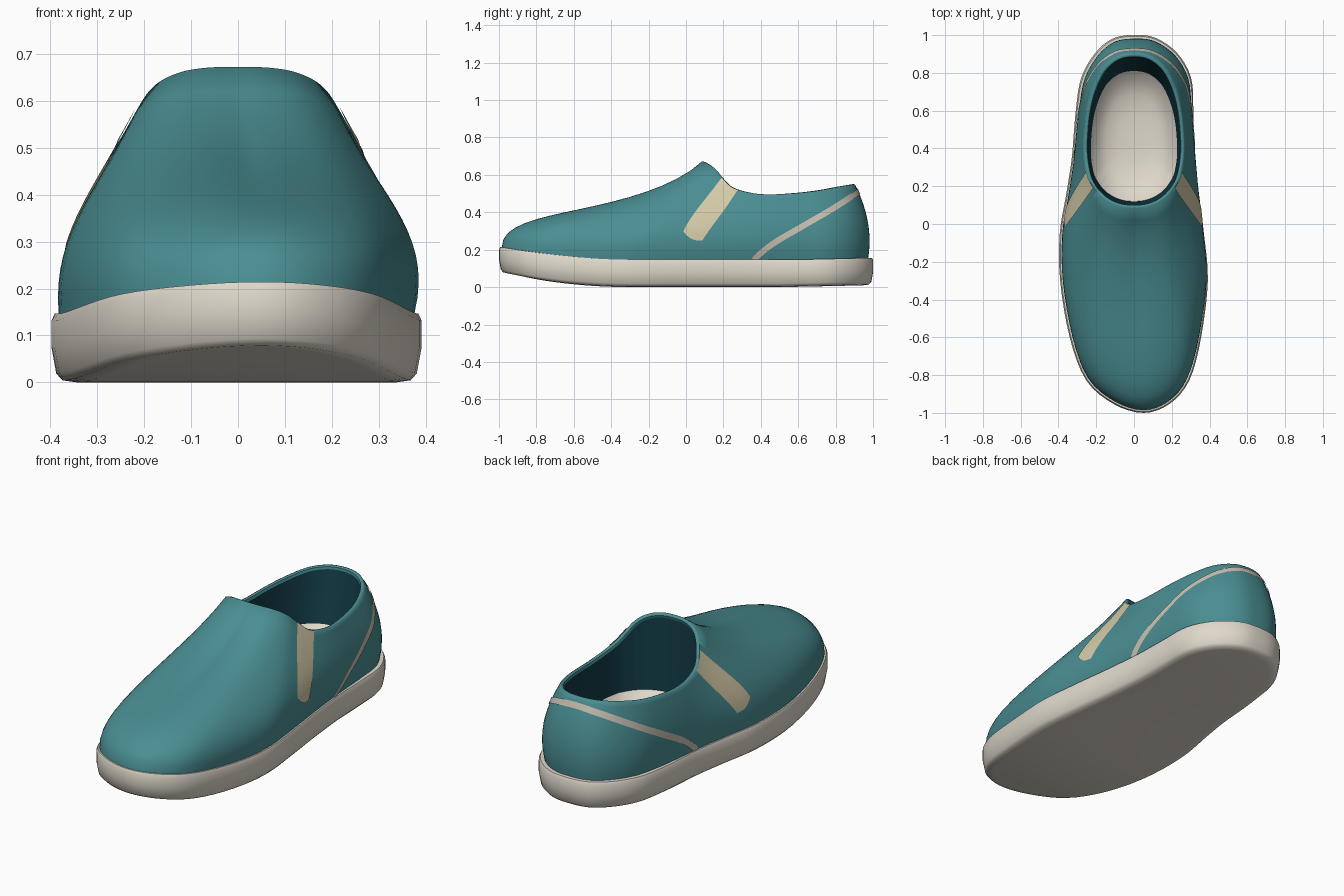
import bpy
import math
from mathutils import Vector

if "Cube" in bpy.data.objects:
    bpy.data.objects.remove(bpy.data.objects["Cube"], do_unlink=True)


def material(name, rgb):
    m = bpy.data.materials.new(name)
    m.use_nodes = True
    color = (*rgb, 1)
    m.diffuse_color = color
    node = next(n for n in m.node_tree.nodes if n.type == "BSDF_PRINCIPLED")
    node.inputs["Base Color"].default_value = color
    node.inputs["Roughness"].default_value = 0.7
    return m


TEAL = material("teal canvas", (0.068, 0.27, 0.29))
DARK = material("dark lining", (0.006, 0.042, 0.058))
CREAM = material("cream rubber", (0.74, 0.69, 0.6))
ELASTIC = material("sand elastic", (0.66, 0.59, 0.39))
PIPING = material("pale piping", (0.58, 0.53, 0.45))

# Stations from toe to heel: base y, base x left, base x right, rim x, y, z
STATIONS = [
    (-.985, .05, .05, 0, .085, .672),
    (-.94, .18, -.10, .06, .09, .671),
    (-.82, .28, -.24, .115, .108, .663),
    (-.6, .34, -.325, .16, .135, .645),
    (-.3, .376, -.376, .19, .163, .62),
    (-.05, .355, -.378, .213, .192, .585),
    (.15, .33, -.345, .244, .25, .53),
    (.32, .312, -.318, .263, .35, .5),
    (.46, .3, -.303, .265, .45, .492),
    (.62, .29, -.282, .252, .59, .5),
    (.77, .275, -.252, .222, .71, .515),
    (.885, .21, -.187, .168, .82, .535),
    (.958, .11, -.1, .09, .885, .546),
    (.974, .01, .01, 0, .903, .549),
]
HALF = len(STATIONS) - 1
LOOP = 2 * HALF
N = LOOP * 4
keys = [(l, y, rx, ry, rz) for y, l, r, rx, ry, rz in STATIONS]
keys += [(r, y, -rx, ry, rz) for y, l, r, rx, ry, rz in STATIONS[-2:0:-1]]


def clamp(x):
    return max(0.0, min(1.0, x))


def mix(a, b, f):
    return a + (b - a) * f


def station(v):
    """Smooth closed interpolation of the stations: base and rim point."""
    i = math.floor(v)
    f = v - i
    a, b, c, d = (keys[(i + k) % LOOP] for k in (-1, 0, 1, 2))
    p = [q + f * (r - o + f * (2 * o - 5 * q + 4 * r - s + f * (3 * (q - r) + s - o))) / 2
         for o, q, r, s in zip(a, b, c, d)]
    return Vector((p[0], p[1], sole_top(p[1]))), Vector(p[2:])


def sole_top(y):
    return .147 + .07 * clamp((-y - .35) / .65) ** 1.6 + .01 * clamp((y - .6) / .4)


def sole_bottom(y):
    return .078 * clamp((-y - .3) / .7) ** 2 + .01 * clamp((y - .5) / .5)


def outward(v):
    d = station(v + .05)[0] - station(v - .05)[0]
    return Vector((d.y, -d.x, 0)).normalized()


def surface(v, t):
    """Point on the upper: v runs round the shoe, t from sole to collar."""
    base, rim = station(v)
    w = min(v % LOOP, LOOP - v % LOOP)
    back = clamp(w / 8)
    heel = clamp((base.y - .4) / .3)
    bulge = (.014 + .032 * clamp(base.x / .3) * (1 - .6 * heel) + .012 * heel) * min(1, w / 4)
    low = base + outward(v) * bulge
    low.z = mix(base.z, rim.z, mix(.52, .4, clamp(w / 4)))
    high = base.lerp(rim, mix(.72, .3, back))
    high.z = mix(base.z, rim.z, mix(.325, .75, back))
    s = 1 - t
    return base * s**3 + low * (3 * s * s * t) + high * (3 * s * t * t) + rim * t**3


def frame(v, t):
    """Surface normal and upward tangent."""
    e = .02
    dv = surface(v + e, t) - surface(v - e, t)
    dt = surface(v, min(t + e, 1)) - surface(v, max(t - e, 0))
    return dv.cross(dt).normalized(), dt.normalized()


def build(name, rings, mat, closed=True, cap=None):
    """Skin a stack of rings; cap the first ring downward or last upward."""
    n = len(rings[0])
    verts = [p for ring in rings for p in ring]
    faces = []
    for k in range(len(rings) - 1):
        for i in range(n if closed else n - 1):
            j = (i + 1) % n
            faces.append((k * n + i, k * n + j, (k + 1) * n + j, (k + 1) * n + i))
    if cap:
        start = 0 if cap == "down" else (len(rings) - 1) * n
        for i in range(n // 2):
            f = [start + q % n for q in dict.fromkeys((i, i + 1, n - i - 1, (n - i) % n))]
            faces.append(f[::-1] if cap == "down" else f)
    mesh = bpy.data.meshes.new(name)
    mesh.from_pydata(verts, [], faces)
    mesh.materials.append(mat)
    mesh.update()
    obj = bpy.data.objects.new(name, mesh)
    bpy.context.collection.objects.link(obj)
    bpy.ops.object.select_all(action="DESELECT")
    obj.select_set(True)
    bpy.context.view_layer.objects.active = obj
    bpy.ops.object.shade_smooth_by_angle(angle=math.radians(50))
    return obj


around = [i * LOOP / N for i in range(N)]

# Rubber sole: upturned toe, upright wall, softened edges, wider at the heel
def sole_ring(offset, height):
    ring = []
    for v in around:
        base = station(v)[0]
        p = base + outward(v) * (offset + .012 * clamp((base.y - .4) / .3))
        p.z = mix(sole_bottom(base.y), sole_top(base.y), height)
        ring.append(p)
    return ring


build("sole", [sole_ring(*r) for r in (
    (-.04, 0), (-.008, .03), (.005, .13), (.015, .5), (.015, .9), (.008, 1), (-.03, 1))],
    CREAM, cap="down")

# Canvas upper with rolled collar
STEPS = 16
rings = [[surface(v, k / STEPS) for v in around] for k in range(STEPS + 1)]


def collar_ring(depth, lift):
    ring = []
    for v in around:
        normal, up = frame(v, 1)
        ring.append(surface(v, 1) - normal * depth + up * lift)
    return ring


inner_edge = collar_ring(.024, -.006)
build("upper", rings + [collar_ring(.007, .006), collar_ring(.017, .005), inner_edge], TEAL)

# Lining below the collar, closed by a dished insole
def footbed_ring(scale, z):
    ring = []
    for v in around:
        rim = station(v)[1]
        y = mix(.12, .81, (rim.y - .085) / .818)
        ring.append(Vector((rim.x * .86 * scale, mix(.45, y, scale), z)))
    return ring


dish = [footbed_ring(*r) for r in ((1, .27), (.85, .22), (.65, .19), (.35, .175))]
wall = [[a.lerp(b, k / 6) for a, b in zip(inner_edge, dish[0])] for k in range(7)]
build("lining", wall, DARK)
build("insole", dish, CREAM, cap="up")

# Elastic gussets on both sides of the instep
def gusset_point(a, b, side):
    v = 5 + a * mix(.6, 1.3, b)
    t = mix(.33 - .1 * a - .04 * math.sin(math.pi * a), 1, b)
    v = v if side > 0 else LOOP - v
    return surface(v, t) + frame(v, t)[0] * .004


for side, label in ((1, "left"), (-1, "right")):
    across = [i / 6 for i in range(7)][::side]
    build(label + "_gusset", [[gusset_point(a, b / 16, side) for a in across]
                              for b in range(17)], ELASTIC, closed=False)

# Piping sweeping from the sole up and round the heel
START = 7.3


def piping_point(f):
    v = mix(START, LOOP - START, f)
    t = .88 * max(0, math.sin(math.pi * f)) ** .88
    return surface(v, t), frame(v, t)[0]


edges = [[], [], []]
COUNT = 90
for i in range(COUNT + 1):
    f = i / COUNT
    p, normal = piping_point(f)
    run = piping_point(min(f + .005, 1))[0] - piping_point(max(f - .005, 0))[0]
    sideways = normal.cross(run.normalized())
    for edge, s in zip(edges, (-1, 0, 1)):
        edge.append(p + sideways * (.016 * s) + normal * .004)
build("heel_piping", edges, PIPING, closed=False)
